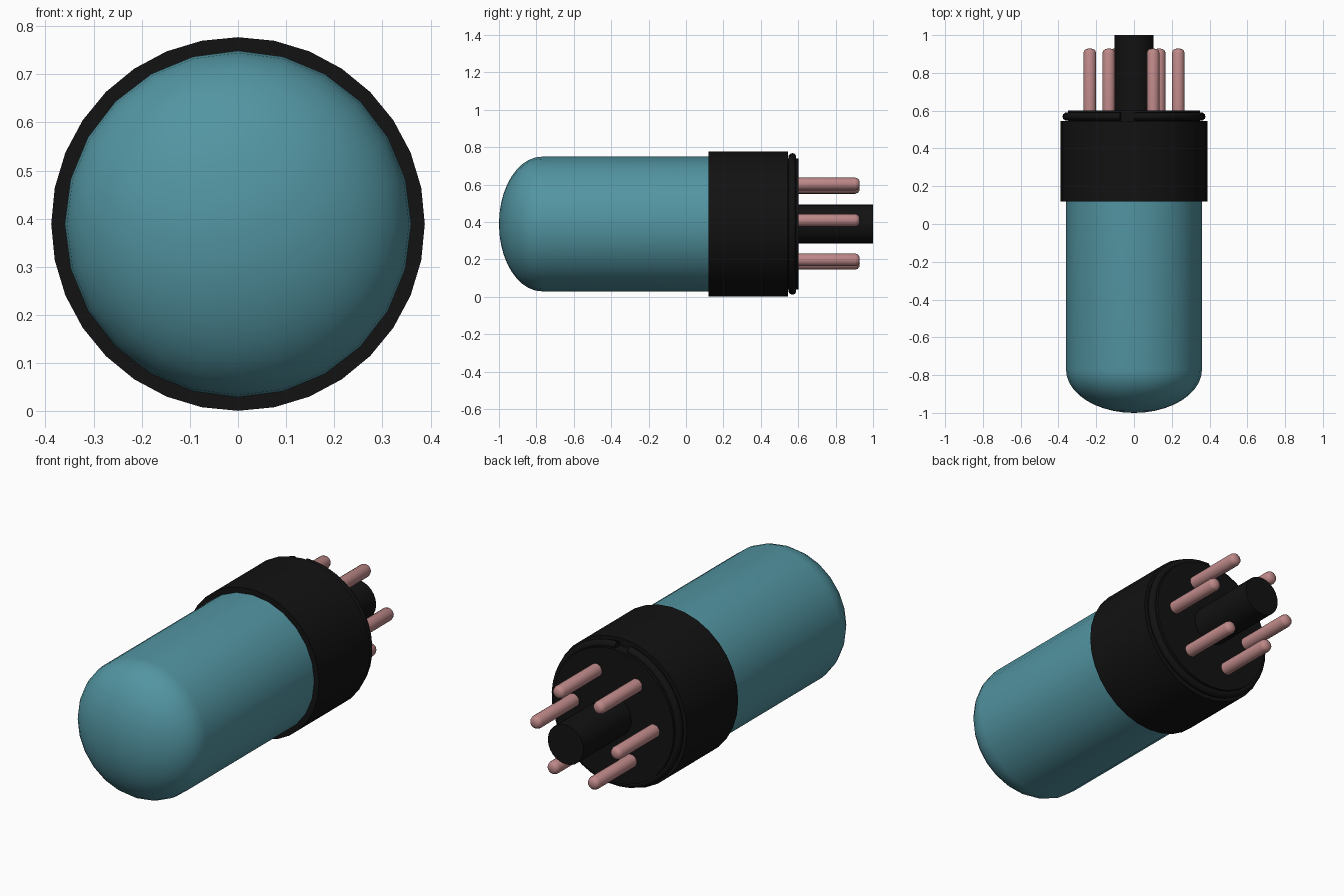
import bpy, bmesh, math

if "Cube" in bpy.data.objects:
    bpy.data.objects.remove(bpy.data.objects["Cube"])

CZ = 0.389  # height of the tube's long axis


def material(name, rgb):
    m = bpy.data.materials.new(name)
    m.diffuse_color = (*rgb, 1)
    m.use_nodes = True
    m.node_tree.nodes["Principled BSDF"].inputs["Base Color"].default_value = m.diffuse_color
    return m


glass = material("teal_glass", (0.085, 0.30, 0.36))
black = material("black_plastic", (0.006, 0.006, 0.006))
copper = material("pink_metal", (0.52, 0.25, 0.25))


def finish(ob, mat, angle=35):
    ob.data.materials.append(mat)
    bpy.ops.object.select_all(action='DESELECT')
    ob.select_set(True)
    bpy.context.view_layer.objects.active = ob
    bpy.ops.object.shade_smooth_by_angle(angle=math.radians(angle))


def lathe(name, profile, sides, mat, x=0.0, z=CZ, angle=35):
    """Turn (radius, y) points around an axis parallel to y."""
    bm = bmesh.new()
    rings = []
    for r, y in profile:
        if r < 1e-6:
            rings.append([bm.verts.new((x, y, z))])
        else:
            rings.append([bm.verts.new((x + r * math.cos(2 * math.pi * i / sides), y,
                                        z + r * math.sin(2 * math.pi * i / sides)))
                          for i in range(sides)])
    for a, b in zip(rings, rings[1:]):
        for i in range(sides):
            j = (i + 1) % sides
            quad = [a[i % len(a)], a[j % len(a)], b[j % len(b)], b[i % len(b)]]
            bm.faces.new(list(dict.fromkeys(quad)))
    bmesh.ops.recalc_face_normals(bm, faces=bm.faces)
    me = bpy.data.meshes.new(name)
    bm.to_mesh(me)
    bm.free()
    ob = bpy.data.objects.new(name, me)
    bpy.context.collection.objects.link(ob)
    finish(ob, mat, angle)
    return ob


# Glass envelope with an elliptical dome at the front
dome = [(0.36 * math.sin(t), -0.77 - 0.23 * math.cos(t))
        for t in (math.pi / 2 * k / 10 for k in range(11))]
lathe("glass_envelope", dome + [(0.36, 0.16), (0, 0.16)], 24, glass, angle=40)

# Base collar with a stepped rear disc and a groove for the ring
lathe("base_collar", [(0.34, 0.12), (0.388, 0.12), (0.388, 0.545), (0.35, 0.545),
                      (0.35, 0.602), (0, 0.602)], 32, black)

# Split ring in the groove, open near the top
R, TUBE, STEPS, SIDES = 0.358, 0.021, 40, 10
start, sweep = math.radians(101.5), math.radians(348.5)
bm = bmesh.new()
loops = []
for s in range(STEPS + 1):
    a = start + sweep * s / STEPS
    loop = []
    for k in range(SIDES):
        b = 2 * math.pi * k / SIDES
        rad = R + TUBE * math.cos(b)
        loop.append(bm.verts.new((rad * math.cos(a), 0.569 + TUBE * math.sin(b),
                                  CZ + rad * math.sin(a))))
    loops.append(loop)
for a, b in zip(loops, loops[1:]):
    for k in range(SIDES):
        j = (k + 1) % SIDES
        bm.faces.new((a[k], a[j], b[j], b[k]))
bm.faces.new(loops[0])
bm.faces.new(loops[-1])
bmesh.ops.recalc_face_normals(bm, faces=bm.faces)
me = bpy.data.meshes.new("split_ring")
bm.to_mesh(me)
bm.free()
ring = bpy.data.objects.new("split_ring", me)
bpy.context.collection.objects.link(ring)
finish(ring, black, 50)

# Central locating post
lathe("centre_post", [(0, 0.59), (0.104, 0.59), (0.104, 1.0), (0, 1.0)], 24, black)

# Six contact pins with rounded tips
for i in range(6):
    a = math.radians(4.5 + 60 * i)
    lathe(f"pin_{i + 1}", [(0, 0.59), (0.034, 0.59), (0.034, 0.905), (0.029, 0.919),
                           (0.018, 0.927), (0, 0.929)], 16, copper,
          x=0.235 * math.cos(a), z=CZ + 0.002 + 0.235 * math.sin(a), angle=60)
